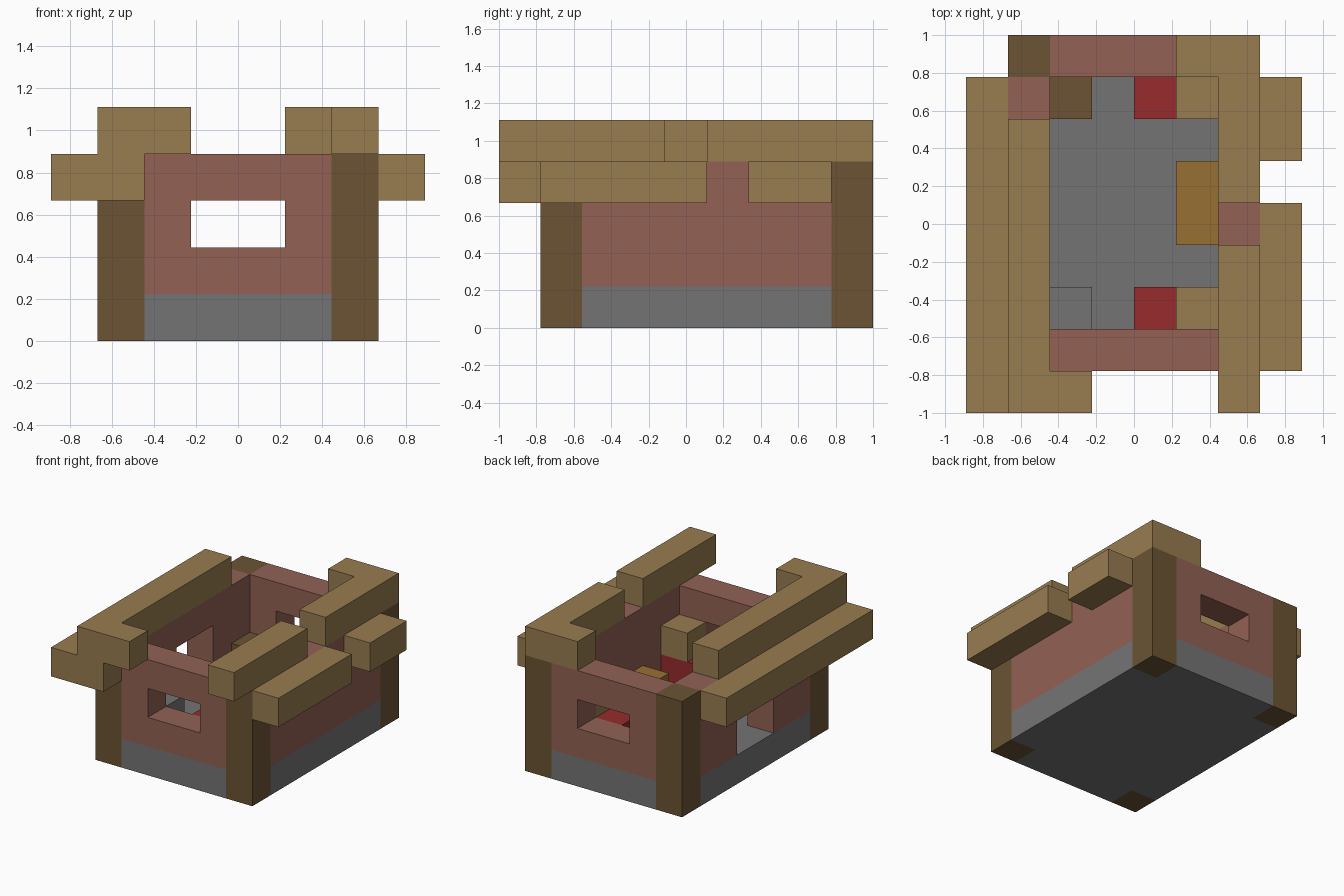
import bpy, bmesh
from itertools import product
from mathutils import Vector

if "Cube" in bpy.data.objects:
    bpy.data.objects.remove(bpy.data.objects["Cube"], do_unlink=True)

U = 2 / 9                              # size of one block
ORIGIN = Vector((-4 * U, -1, 0))       # corner of the block grid


def material(name, rgb):
    lin = [((c / 255 + 0.055) / 1.055) ** 2.4 for c in rgb] + [1]
    m = bpy.data.materials.new(name)
    m.use_nodes = True
    m.diffuse_color = lin
    bsdf = m.node_tree.nodes["Principled BSDF"]
    bsdf.inputs["Base Color"].default_value = lin
    bsdf.inputs["Roughness"].default_value = 0.9
    return m


plank = material("plank_tan", (152, 124, 80))
timber = material("timber_brown", (107, 84, 52))
brick = material("brick_red_brown", (146, 97, 84))
stone = material("stone_grey", (116, 116, 116))
red = material("cushion_red", (151, 43, 45))
golden = material("table_golden", (151, 112, 52))


def cells(box):
    """Blocks in a box given as inclusive (x, y, z) ranges."""
    return set(product(*[range(r[0], r[-1] + 1) for r in box]))


def part(name, mat, boxes, cuts=()):
    """One mesh from the outer faces of the blocks in boxes minus cuts."""
    solid = set().union(*map(cells, boxes)).difference(*map(cells, cuts))
    bm = bmesh.new()
    verts = {}

    def vert(p):
        key = tuple(p)
        if key not in verts:
            verts[key] = bm.verts.new(ORIGIN + Vector(key) * U)
        return verts[key]

    for c in sorted(solid):
        for axis, side in product(range(3), (0, 1)):
            near = list(c)
            near[axis] += 2 * side - 1
            if tuple(near) in solid:
                continue
            ring = []
            for a, b in ((0, 0), (1, 0), (1, 1), (0, 1)):
                p = list(c)
                p[axis] += side
                p[(axis + 1) % 3] += a
                p[(axis + 2) % 3] += b
                ring.append(vert(p))
            bm.faces.new(ring if side else ring[::-1])
    mesh = bpy.data.meshes.new(name)
    bm.to_mesh(mesh)
    bm.free()
    mesh.materials.append(mat)
    obj = bpy.data.objects.new(name, mesh)
    bpy.context.collection.objects.link(obj)
    return obj


# Corner posts and the stone floor between them
corners = [((x,), (y,), (0, 3)) for x in (1, 6) for y in (1, 8)]
for (x, y, z), name in zip(corners, ("front_right", "back_right", "front_left", "back_left")):
    part(name + "_post", timber, [(x, y, z)])
part("floor", stone, [((1, 6), (1, 8), (0,))], corners)

# Brick walls with window and door openings
for name, y in (("front_wall", 1), ("back_wall", 8)):
    part(name, brick, [((2, 5), (y,), (1, 3))], [((3, 4), (y,), (2,))])
part("door_wall", brick, [((1,), (2, 7), (1, 3))], [((1,), (4, 5), (1, 2))])
part("plain_wall", brick, [((6,), (2, 7), (1, 3))])

# Broken roof: low eaves outside, upper beams on the walls
part("long_eave", plank, [((0,), (0, 7), (3,)), ((1,), (0,), (3,))])
part("long_roof_beam", plank, [((1,), (0, 6), (4,)), ((2,), (0,), (4,))])
part("front_eave", plank, [((7,), (1, 4), (3,))])
part("back_eave", plank, [((7,), (6, 7), (3,))])
part("front_roof_beam", plank, [((6,), (0, 3), (4,))])
part("back_roof_beam", plank, [((6,), (5, 8), (4,)), ((5,), (8,), (4,))])

# Furniture
for name, y in (("front", 2), ("back", 7)):
    part(name + "_seat", red, [((4, 5), (y,), (1,))])
    part(name + "_backrest", plank, [((5,), (y,), (2,))])
part("table", golden, [((5,), (4, 5), (1,))])
part("stove", stone, [((2,), (2,), (1,))])
part("chest", timber, [((2,), (7,), (1,))])
